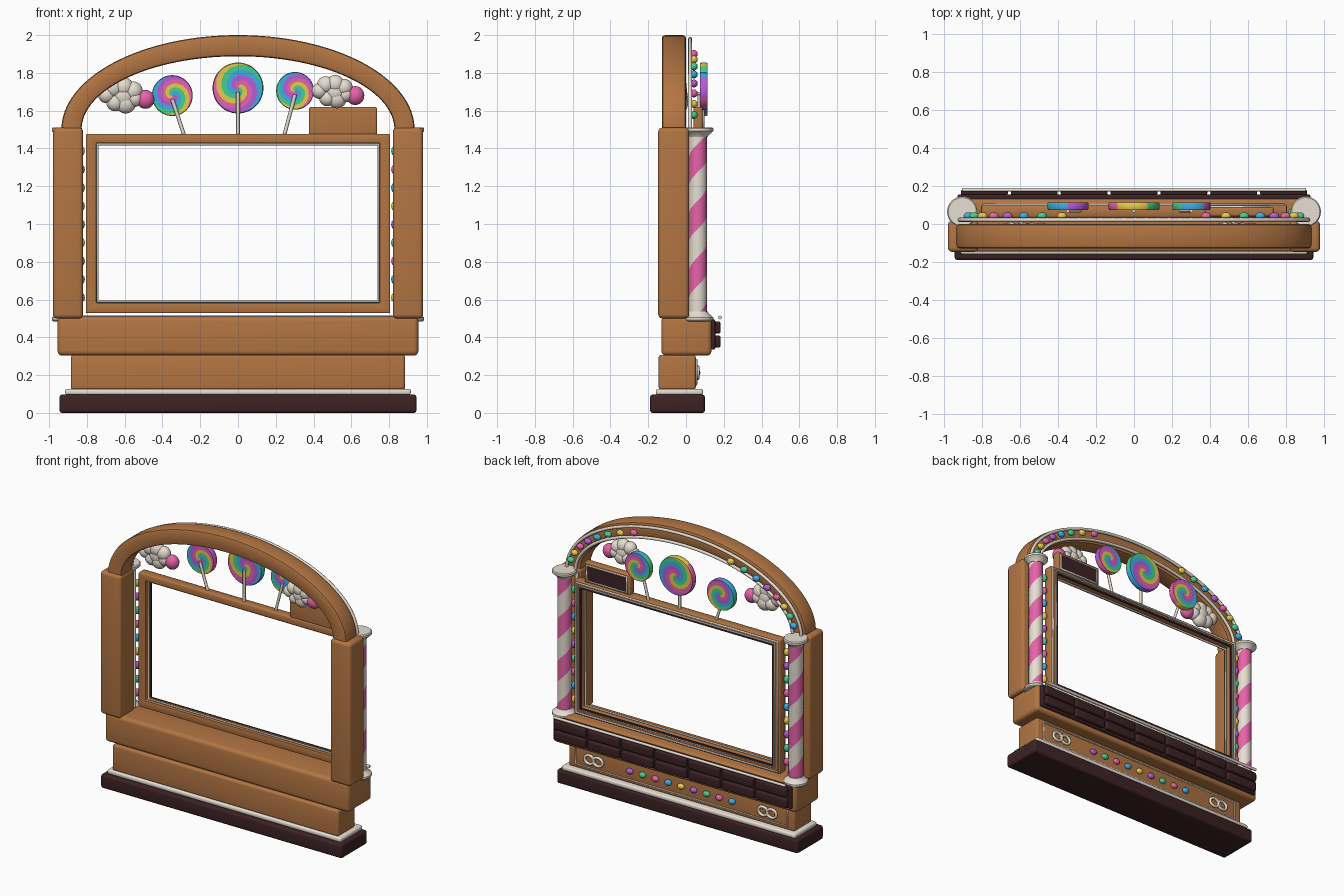
import bpy, bmesh, math
from mathutils import Vector, Matrix

if "Cube" in bpy.data.objects:
    bpy.data.objects.remove(bpy.data.objects["Cube"])

def material(name, rgb):
    m = bpy.data.materials.new(name)
    m.diffuse_color = (*rgb, 1)
    m.use_nodes = True
    m.node_tree.nodes["Principled BSDF"].inputs["Base Color"].default_value = m.diffuse_color
    return m

CARAMEL = material("caramel", (0.45, 0.18, 0.056))
CHOCOLATE = material("dark_chocolate", (0.045, 0.016, 0.018))
CREAM = material("cream", (0.82, 0.75, 0.66))
PINK = material("pink", (0.83, 0.13, 0.42))
YELLOW = material("yellow", (0.79, 0.60, 0.075))
GREEN = material("mint_green", (0.06, 0.62, 0.28))
BLUE = material("sky_blue", (0.047, 0.42, 0.79))
PURPLE = material("purple", (0.47, 0.11, 0.67))
CANDY = [PINK, YELLOW, GREEN, BLUE, PURPLE]
TAU = math.tau

def finish(name, bm, mats):
    bmesh.ops.recalc_face_normals(bm, faces=bm.faces)
    me = bpy.data.meshes.new(name)
    bm.to_mesh(me)
    bm.free()
    for m in mats:
        me.materials.append(m)
    ob = bpy.data.objects.new(name, me)
    bpy.context.collection.objects.link(ob)
    return ob

def box(name, x, y, z, mat, bevel=0.02):
    bm = bmesh.new()
    bmesh.ops.create_cube(bm, size=1)
    for v in bm.verts:
        v.co = [r[0] + (c + 0.5) * (r[1] - r[0]) for c, r in zip(v.co, (x, y, z))]
    if bevel:
        bmesh.ops.bevel(bm, geom=bm.edges[:], offset=bevel, segments=4, profile=0.5, affect='EDGES')
    return finish(name, bm, [mat])

def ball(name, loc, size, mat, rot=0):
    bm = bmesh.new()
    m = Matrix.Translation(loc) @ Matrix.Rotation(rot, 4, 'Y') @ Matrix.Diagonal((*size, 1))
    bmesh.ops.create_uvsphere(bm, u_segments=20, v_segments=12, radius=1, matrix=m)
    return finish(name, bm, [mat])

def tube(name, pts, r, mat, cyclic=False):
    cu = bpy.data.curves.new(name, 'CURVE')
    cu.dimensions = '3D'
    cu.bevel_depth, cu.bevel_resolution, cu.use_fill_caps = r, 2, True
    sp = cu.splines.new('POLY')
    sp.points.add(len(pts) - 1)
    for p, co in zip(sp.points, pts):
        p.co = (*co, 1)
    sp.use_cyclic_u = cyclic
    cu.materials.append(mat)
    ob = bpy.data.objects.new(name, cu)
    bpy.context.collection.objects.link(ob)
    return ob

def rect_trim(name, x0, x1, z0, z1, y, r):
    tube(name, [(x0, y, z0), (x1, y, z0), (x1, y, z1), (x0, y, z1)], r, CREAM, True)

def ring_frame(name, outer, inner, y, mat, bevel):
    """Rectangular frame; outer and inner are (half width, low z, high z)."""
    bm = bmesh.new()
    rings = []
    for (w, lo, hi), yy in ((outer, y[0]), (outer, y[1]), (inner, y[1]), (inner, y[0])):
        rings.append([bm.verts.new((a, yy, b)) for a, b in ((-w, lo), (w, lo), (w, hi), (-w, hi))])
    for k in range(4):
        a, b = rings[k], rings[(k + 1) % 4]
        for j in range(4):
            bm.faces.new((a[j], a[(j + 1) % 4], b[(j + 1) % 4], b[j]))
    if bevel:
        bmesh.ops.bevel(bm, geom=bm.edges[:], offset=bevel, segments=2, profile=0.5, affect='EDGES')
    return finish(name, bm, [mat])

def lathe(name, profile, x, y, mat, n=32):
    bm = bmesh.new()
    rings = [[bm.verts.new((x + r * math.cos(TAU * j / n), y + r * math.sin(TAU * j / n), z))
              for j in range(n)] for r, z in profile]
    for a, b in zip(rings, rings[1:]):
        for j in range(n):
            bm.faces.new((a[j], a[(j + 1) % n], b[(j + 1) % n], b[j]))
    bm.faces.new(rings[0])
    bm.faces.new(rings[-1])
    return finish(name, bm, [mat])

# stacked base
box("base_slab", (-0.945, 0.945), (-0.19, 0.10), (0, 0.097), CHOCOLATE, 0.015)
box("icing_layer", (-0.915, 0.915), (-0.16, 0.09), (0.095, 0.127), CREAM, 0.012)
box("lower_plinth", (-0.885, 0.885), (-0.145, 0.052), (0.122, 0.307), CARAMEL, 0.015)
box("shelf_block", (-0.955, 0.955), (-0.13, 0.135), (0.303, 0.51), CARAMEL, 0.025)

# plinth decoration
rect_trim("plinth_trim", -0.83, 0.83, 0.15, 0.282, 0.053, 0.007)
for i in range(9):
    ball("plinth_bead", (0.4 - 0.1 * i, 0.058, 0.213), (0.026, 0.018, 0.02), CANDY[(4 + i * 3) % 5])
for s in (-1, 1):
    for k in (-1, 1):
        c = Vector((s * 0.68 + k * 0.034, 0.062, 0.213))
        tube("plinth_scroll", [c + Vector((0.036 * math.cos(TAU * j / 20), 0, 0.03 * math.sin(TAU * j / 20)))
                               for j in range(20)], 0.01, CREAM, True)

# chocolate bar tiles with a cream rail
box("chocolate_bar", (-0.93, 0.93), (0.12, 0.155), (0.335, 0.495), CHOCOLATE, 0.008)
step = 1.84 / 7
for i in range(7):
    for z in (0.345, 0.42):
        x = -0.92 + i * step
        box("chocolate_tile", (x + 0.008, x + step - 0.008), (0.15, 0.183), (z, z + 0.065), CHOCOLATE, 0.012)
tube("bar_rail", [(-0.905, 0.18, 0.505), (0.905, 0.18, 0.505)], 0.01, CREAM)

# posts, striped pillars and bead columns
def striped_pillar(x, y, r, z0, z1, n=24, rows=72, pitch=0.3):
    bm = bmesh.new()
    rings = []
    for k in range(rows + 1):
        z = z0 + (z1 - z0) * k / rows
        rings.append([bm.verts.new((x + r * math.cos(a), y + r * math.sin(a), z))
                      for a in (TAU * (j / n + z / pitch + 0.25) for j in range(n))])
    for a, b in zip(rings, rings[1:]):
        for j in range(n):
            f = bm.faces.new((a[j], a[(j + 1) % n], b[(j + 1) % n], b[j]))
            f.material_index = int(j >= n // 2)
    bm.faces.new(rings[0])
    bm.faces.new(rings[-1])
    finish("candy_pillar", bm, [PINK, CREAM])

cap = [(0.05, -0.04), (0.055, -0.03), (0.072, -0.015), (0.08, -0.008), (0.08, 0.006), (0.074, 0.012)]
for s in (-1, 1):
    box("side_post", sorted((s * 0.82, s * 0.98)), (-0.147, 0.017), (0.5, 1.51), CARAMEL, 0.022)
    striped_pillar(s * 0.905, 0.063, 0.048, 0.49, 1.5)
    lathe("pillar_top_cap", [(r, 1.5 + z) for r, z in cap], s * 0.905, 0.065, CREAM)
    lathe("pillar_foot", [(r, 0.497 - z) for r, z in cap], s * 0.905, 0.065, CREAM)
    tube("column_rail", [(s * 0.832, 0.03, 0.52), (s * 0.832, 0.03, 1.49)], 0.012, CREAM)
    for i in range(9):
        ball("column_bead", (s * 0.831, 0.06, 0.61 + 0.097 * i), (0.02, 0.02, 0.027), CANDY[(i * 2 + (s > 0)) % 5])

# arch: half ellipse with rounded edges
def ellipse(a, b, t, y):
    return (a * math.cos(t), y, 1.5 + b * math.sin(t))

bm = bmesh.new()
c, rings, N = 0.14, [], 64
section = [(0, c), (0.04, 0.04), (c, 0), (1 - c, 0), (0.96, 0.04), (1, c),
           (1, 1 - c), (0.96, 0.96), (1 - c, 1), (c, 1), (0.04, 0.96), (0, 1 - c)]
for i in range(N + 1):
    t = math.pi * i / N
    rings.append([bm.verts.new(ellipse(0.828 + 0.107 * u, 0.388 + 0.112 * u, t, -0.128 + 0.128 * v))
                  for u, v in section])
for a, b in zip(rings, rings[1:]):
    for j in range(12):
        bm.faces.new((a[j], a[(j + 1) % 12], b[(j + 1) % 12], b[j]))
bm.faces.new(rings[0])
bm.faces.new(rings[-1])
finish("arch", bm, [CARAMEL])
for a, b in ((0.918, 0.48), (0.85, 0.405)):
    tube("arch_rail", [ellipse(a, b, math.pi * i / 48, 0.022) for i in range(49)], 0.011, CREAM)
for s in (0, 1):
    for i in range(8):
        t = math.radians(10 + 7.8 * i)
        x, y, z = ellipse(0.885, 0.443, math.pi - t if s else t, 0.042)
        ball("arch_bead", (x, y, z), (0.026, 0.02, 0.021), CANDY[(2 + i * 4 + s) % 5])

# screen frame with trims
ring_frame("screen_frame", (0.805, 0.528, 1.476), (0.75, 0.583, 1.428), (0.035, 0.1), CARAMEL, 0.006)
ring_frame("screen_bezel", (0.762, 0.57, 1.442), (0.748, 0.584, 1.427), (0.095, 0.106), CHOCOLATE, 0)
rect_trim("frame_outer_trim", -0.79, 0.79, 0.543, 1.462, 0.102, 0.008)
rect_trim("frame_inner_trim", -0.743, 0.743, 0.589, 1.422, 0.06, 0.008)
rect_trim("frame_middle_trim", -0.765, 0.765, 0.568, 1.444, 0.103, 0.006)

# sign block
box("sign_block", (0.375, 0.737), (0.04, 0.088), (1.47, 1.62), CARAMEL, 0.012)
box("sign_panel", (0.405, 0.707), (0.08, 0.093), (1.495, 1.595), CHOCOLATE, 0)
rect_trim("sign_trim", 0.4, 0.712, 1.49, 1.6, 0.09, 0.007)

# lollipops: polar mesh twisted into a five-colour spiral
def lollipop(x, z, R, start, foot_x, n=40, rows=14):
    bm = bmesh.new()
    prof = [(R * 0.95 * (k + 0.5) / rows, 0.074) for k in range(rows)] + [(R * 0.97, 0.074), (R, 0.08)]
    prof += [(r, 0.188 - y) for r, y in reversed(prof)]
    rings = []
    for r, y in prof:
        a0 = math.radians(start) + TAU * 0.95 * (1 - r / R)
        rings.append([bm.verts.new((x + r * math.cos(a0 - TAU * j / n), y, z + r * math.sin(a0 - TAU * j / n)))
                      for j in range(n)])
    for a, b in zip(rings, rings[1:]):
        for j in range(n):
            bm.faces.new((a[j], a[(j + 1) % n], b[(j + 1) % n], b[j])).material_index = j * 5 // n
    bm.faces.new(rings[0])
    bm.faces.new(rings[-1])
    finish("lollipop", bm, CANDY)
    tube("lollipop_stick", [(x, 0.07, z - 0.02), (foot_x, 0.07, 1.47)], 0.01, CREAM)

lollipop(0, 1.72, 0.135, 202, 0)
lollipop(-0.348, 1.68, 0.108, 18, -0.285)
lollipop(0.302, 1.705, 0.1, 336, 0.245)

# cream puffs with a pink drop
puffs = [(-0.09, 0.01, 0.046), (-0.055, 0.045, 0.05), (0, 0.05, 0.052), (0.05, 0.03, 0.05),
         (-0.045, -0.03, 0.048), (0.01, -0.035, 0.055), (0.06, -0.01, 0.045), (0, 0.005, 0.06)]
for cx, cz, k in ((-0.605, 1.675, 1.0), (0.515, 1.695, 0.92)):
    for dx, dz, r in puffs:
        ball("cream_puff", (cx + dx * k, -0.035 - dz * 0.1, cz + dz * k), (r * k, 0.042, r * k), CREAM)
    ball("pink_drop", (cx + 0.115 * k, -0.035, cz - 0.015), (0.048, 0.042, 0.05), PINK)

# smooth shading with sharp edges kept
for ob in bpy.data.objects:
    ob.select_set(ob.type == 'MESH')
    if ob.type == 'MESH':
        bpy.context.view_layer.objects.active = ob
bpy.ops.object.shade_smooth_by_angle(angle=math.radians(40))
